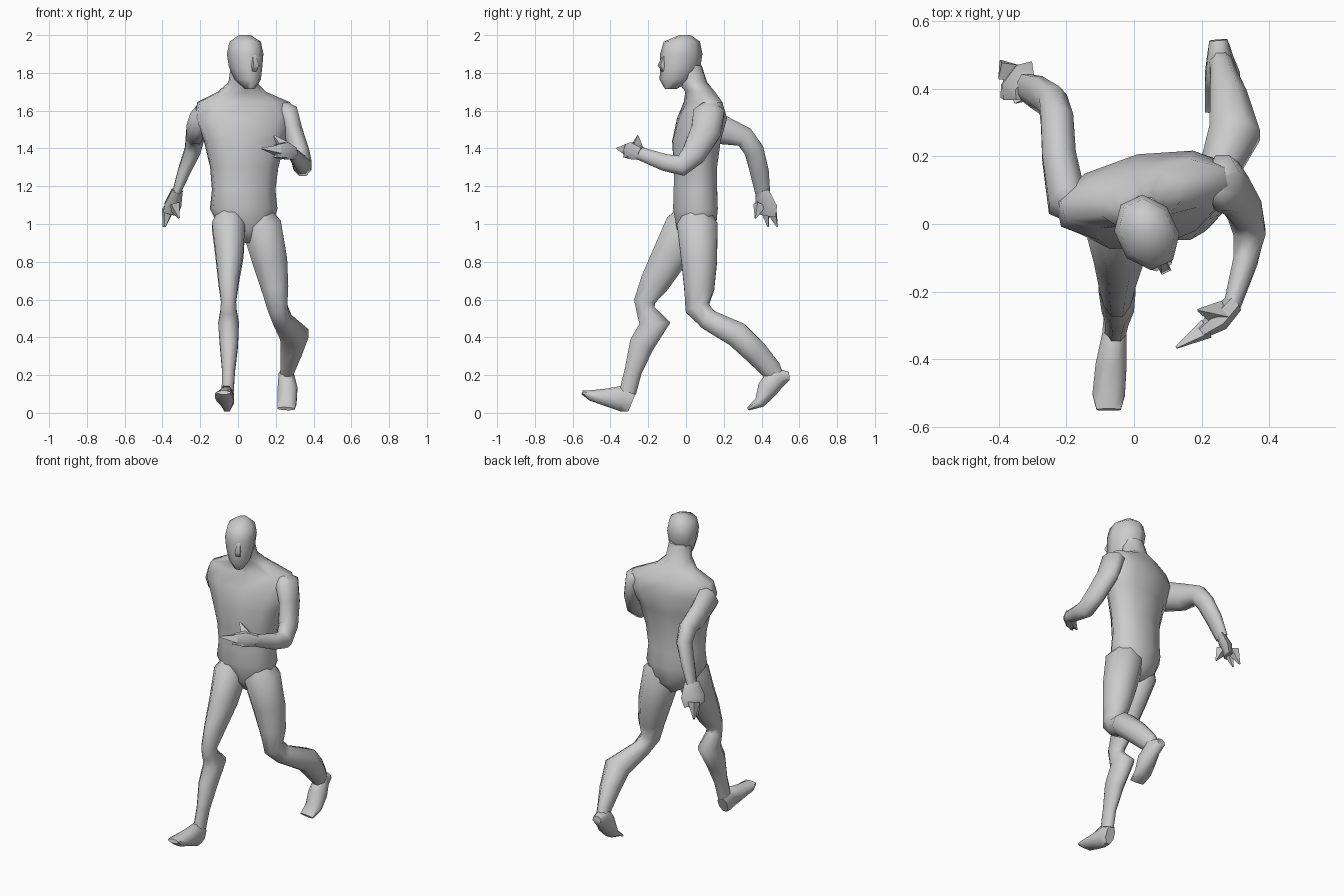
import bpy, bmesh, math
from mathutils import Vector


def loft(name, rings, ref=(1, 0, 0), sides=8, level=False, angle=60):
    """Skin elliptical rings (x, y, z, half width along ref, half depth)."""
    bm = bmesh.new()
    centres = [Vector(r[:3]) for r in rings]
    loops = []
    for i, r in enumerate(rings):
        if level:
            t = Vector((0, 0, 1))
        else:
            t = Vector()
            if i > 0:
                t += (centres[i] - centres[i - 1]).normalized()
            if i < len(rings) - 1:
                t += (centres[i + 1] - centres[i]).normalized()
            t.normalize()
        u = Vector(ref)
        u = (u - t * u.dot(t)).normalized()
        v = t.cross(u)
        loop = []
        for k in range(sides):
            a = 2 * math.pi * (k + 0.5) / sides
            s = 1 / math.cos(math.pi / sides)   # circumscribe the ellipse
            loop.append(bm.verts.new(centres[i] + u * r[3] * s * math.cos(a)
                                     + v * r[4] * s * math.sin(a)))
        loops.append(loop)
    for p, q in zip(loops, loops[1:]):
        for k in range(sides):
            n = (k + 1) % sides
            bm.faces.new((p[k], p[n], q[n], q[k]))
    bm.faces.new(loops[0][::-1])
    bm.faces.new(loops[-1])
    bmesh.ops.recalc_face_normals(bm, faces=bm.faces)
    me = bpy.data.meshes.new(name)
    bm.to_mesh(me)
    bm.free()
    ob = bpy.data.objects.new(name, me)
    bpy.context.collection.objects.link(ob)
    bpy.context.view_layer.objects.active = ob
    for o in bpy.context.selected_objects:
        o.select_set(False)
    ob.select_set(True)
    bpy.ops.object.shade_smooth_by_angle(angle=math.radians(angle))
    return ob


def yaw(deg):
    return (math.cos(math.radians(deg)), math.sin(math.radians(deg)), 0)


def spike(name, base, tip, r):
    loft(name, [(*base, r, r), (*tip, 0.003, 0.003)], (0.3, 0.5, 0.8), 4, angle=30)


# Torso, twisted a little to the side, running up into the neck
loft("torso", [
    (.045, .05, .90, .025, .05), (.04, .055, .97, .13, .10),
    (.03, .05, 1.08, .175, .115), (.03, .05, 1.18, .164, .112),
    (.033, .05, 1.30, .177, .11), (.035, .055, 1.44, .212, .122),
    (.035, .085, 1.56, .265, .118), (.03, .09, 1.645, .245, .085),
    (.02, .075, 1.70, .125, .075), (.025, .035, 1.75, .072, .075),
    (.028, .015, 1.84, .062, .066)], yaw(12), 10, True)

# Head turned towards the same side, with nose
loft("head", [
    (.062, -.08, 1.715, .024, .03), (.052, -.052, 1.765, .060, .086),
    (.04, -.03, 1.83, .078, .102), (.038, -.025, 1.90, .086, .107),
    (.038, -.022, 1.965, .074, .092), (.036, -.005, 2.0, .028, .028)],
    yaw(25), 8, True)
loft("nose", [
    (.083, -.11, 1.90, .008, .008), (.086, -.122, 1.84, .016, .024),
    (.08, -.108, 1.80, .012, .012)], yaw(25), 4, True)

# Arm bent forward
loft("forward_arm", [
    (.225, .115, 1.64, .02, .03), (.262, .122, 1.595, .055, .082),
    (.29, .105, 1.49, .05, .08), (.328, .04, 1.37, .05, .065),
    (.342, -.025, 1.308, .048, .055), (.33, -.11, 1.325, .036, .045),
    (.288, -.25, 1.375, .024, .034)])
loft("forward_hand", [
    (.295, -.235, 1.372, .032, .026), (.25, -.285, 1.388, .045, .03),
    (.20, -.32, 1.388, .032, .018)], (0, 0, 1), 6)
spike("forward_finger", (.215, -.31, 1.39), (.125, -.366, 1.40), .024)
spike("forward_finger", (.235, -.29, 1.37), (.19, -.33, 1.355), .024)
spike("forward_thumb", (.25, -.265, 1.40), (.19, -.255, 1.468), .028)

# Arm swung back
loft("rear_arm", [
    (-.15, .03, 1.58, .04, .04), (-.20, .07, 1.545, .058, .085),
    (-.222, .20, 1.495, .05, .075), (-.228, .31, 1.46, .048, .055),
    (-.24, .36, 1.39, .042, .052), (-.285, .388, 1.28, .033, .05),
    (-.325, .405, 1.17, .022, .04)])
loft("rear_hand", [
    (-.322, .402, 1.18, .022, .038), (-.345, .425, 1.10, .03, .062),
    (-.358, .425, 1.05, .022, .055)], (.8, -.6, 0), 6)
spike("rear_finger", (-.372, .45, 1.08), (-.395, .483, .985), .026)
spike("rear_finger", (-.365, .42, 1.07), (-.385, .435, .985), .02)
spike("rear_thumb", (-.34, .39, 1.10), (-.312, .368, 1.03), .026)

# Leading leg
loft("leading_leg", [
    (-.04, .04, 1.09, .05, .05), (-.05, -.005, .99, .088, .105),
    (-.045, -.08, .84, .074, .097), (-.05, -.165, .69, .053, .078),
    (-.05, -.22, .59, .04, .056), (-.05, -.212, .54, .043, .05),
    (-.05, -.165, .475, .055, .082), (-.048, -.235, .36, .048, .066),
    (-.05, -.28, .22, .034, .046), (-.055, -.308, .11, .032, .045)])
loft("leading_foot", [
    (-.06, -.285, .06, .03, .055), (-.058, -.33, .078, .036, .072),
    (-.068, -.42, .082, .046, .047), (-.075, -.505, .093, .048, .028),
    (-.075, -.55, .108, .036, .01)], sides=8)

# Trailing leg
loft("trailing_leg", [
    (.09, .06, 1.10, .05, .05), (.125, .06, .99, .105, .107),
    (.17, .07, .80, .092, .094), (.195, .07, .66, .072, .08),
    (.21, .06, .555, .052, .064), (.235, .12, .492, .05, .055),
    (.298, .27, .415, .075, .068), (.28, .37, .32, .055, .064),
    (.262, .45, .23, .036, .055), (.255, .48, .19, .034, .04)])
loft("trailing_foot", [
    (.25, .545, .195, .027, .022), (.255, .48, .19, .04, .062),
    (.262, .43, .125, .052, .055), (.26, .39, .055, .05, .03),
    (.255, .33, .022, .045, .009)], sides=8)
